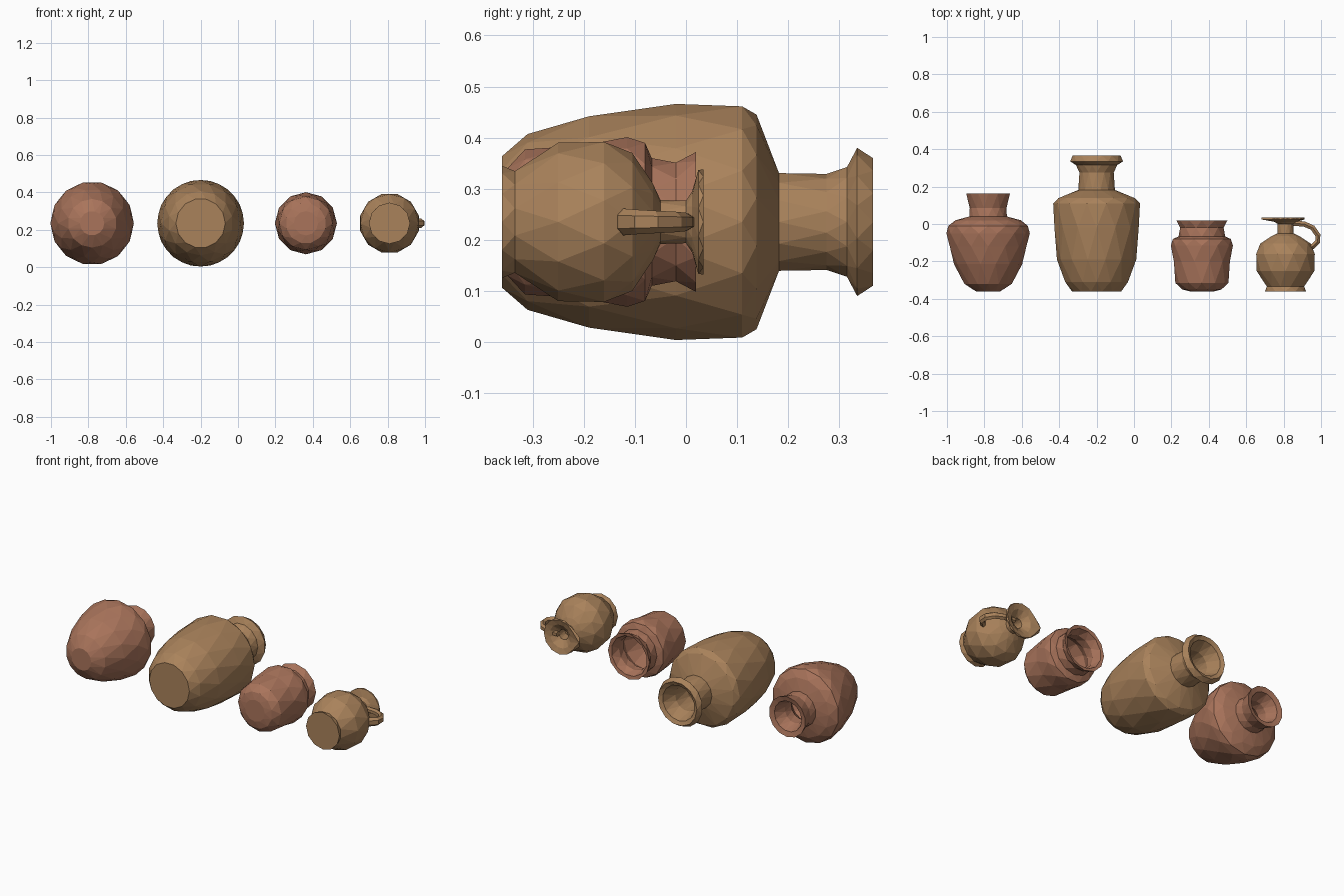
import bpy, bmesh, math
from mathutils import Vector

if "Cube" in bpy.data.objects:
    bpy.data.objects.remove(bpy.data.objects["Cube"])

AXIS_Z = 0.235


def material(name, rgb):
    m = bpy.data.materials.new(name)
    m.diffuse_color = (*rgb, 1)
    m.use_nodes = True
    m.node_tree.nodes["Principled BSDF"].inputs["Base Color"].default_value = m.diffuse_color
    return m


RED = material("red_clay", (0.40, 0.175, 0.105))
TAN = material("tan_clay", (0.40, 0.225, 0.105))


def finish(bm, name, mat):
    bmesh.ops.recalc_face_normals(bm, faces=bm.faces)
    me = bpy.data.meshes.new(name)
    bm.to_mesh(me)
    bm.free()
    me.materials.append(mat)
    ob = bpy.data.objects.new(name, me)
    bpy.context.collection.objects.link(ob)
    return ob


def pot(name, cx, profile, sides, mat, z=AXIS_Z, spout=None):
    """Lathe (radius, y) points, base first, round a lying axis; both ends are capped."""
    bm = bmesh.new()
    rings = []
    for i, (r, y) in enumerate(profile):
        ring = []
        for k in range(sides):
            a = 2 * math.pi * (k + 0.5 * (i % 2)) / sides
            pull = 1.0
            if spout and i in spout and math.cos(a) < -0.9:
                pull = 1.25
            ring.append(bm.verts.new((cx + pull * r * math.cos(a), y, z + r * math.sin(a))))
        rings.append(ring)
    # alternate rings are half a step apart, giving the faceted triangle bands
    for i in range(len(rings) - 1):
        a, b = rings[i], rings[i + 1]
        for k in range(sides):
            n = (k + 1) % sides
            if i % 2 == 0:
                bm.faces.new((a[k], a[n], b[k]))
                bm.faces.new((a[n], b[n], b[k]))
            else:
                bm.faces.new((a[k], b[n], b[k]))
                bm.faces.new((a[k], a[n], b[n]))
    bm.faces.new(rings[0])
    bm.faces.new(rings[-1])
    return finish(bm, name, mat)


# round jar with narrow foot and flared neck
pot("round_jar", -0.78, [
    (0.065, -0.36), (0.13, -0.32), (0.182, -0.215), (0.21, -0.12), (0.223, -0.05),
    (0.218, -0.01), (0.175, 0.02), (0.103, 0.04), (0.098, 0.085), (0.12, 0.163),
    (0.09, 0.155), (0.065, 0.09), (0.065, 0.03), (0.10, -0.02), (0.05, -0.08)],
    14, RED)

# tall storage jar with long neck and thick lip
pot("tall_jar", -0.20, [
    (0.132, -0.36), (0.172, -0.31), (0.212, -0.19), (0.231, -0.02), (0.232, 0.11),
    (0.21, 0.138), (0.098, 0.182), (0.094, 0.275), (0.11, 0.315), (0.145, 0.335),
    (0.128, 0.366), (0.105, 0.355), (0.075, 0.28), (0.075, 0.17), (0.10, 0.10), (0.05, 0.05)],
    14, TAN)

# squat wide-mouthed jar
pot("wide_mouth_jar", 0.363, [
    (0.065, -0.36), (0.108, -0.35), (0.142, -0.315), (0.155, -0.20), (0.166, -0.115),
    (0.16, -0.08), (0.125, -0.067), (0.12, -0.02), (0.137, 0.02),
    (0.118, 0.016), (0.10, -0.03), (0.105, -0.08), (0.135, -0.13), (0.11, -0.28)],
    12, RED)

# small jug with pinched lip
pot("jug", 0.81, [
    (0.11, -0.36), (0.103, -0.335), (0.155, -0.25), (0.162, -0.16),
    (0.135, -0.105), (0.078, -0.065), (0.043, -0.05), (0.043, 0.0), (0.06, 0.012),
    (0.105, 0.024), (0.103, 0.034), (0.07, 0.024), (0.03, -0.005), (0.03, -0.06)],
    12, TAN, spout=(9, 10))

# jug handle: flat strap swept in the x-y plane
path = [Vector(p) for p in [(0.84, 0.005), (0.91, 0.0), (0.955, -0.02), (0.983, -0.06),
                            (0.982, -0.095), (0.955, -0.12), (0.92, -0.135)]]
bm = bmesh.new()
sections = []
for i, p in enumerate(path):
    t = (path[min(i + 1, len(path) - 1)] - path[max(i - 1, 0)]).normalized()
    n = Vector((-t.y, t.x)) * 0.014
    w = 0.016 + 0.002 * i
    sections.append([bm.verts.new((p.x + s * n.x, p.y + s * n.y, AXIS_Z + h * w))
                     for s, h in ((1, 0.5), (0, 1), (-1, 0.5), (-1, -0.5), (0, -1), (1, -0.5))])
for a, b in zip(sections, sections[1:]):
    for k in range(6):
        bm.faces.new((a[k], a[(k + 1) % 6], b[(k + 1) % 6], b[k]))
bm.faces.new(sections[0])
bm.faces.new(sections[-1])
finish(bm, "jug_handle", TAN)
